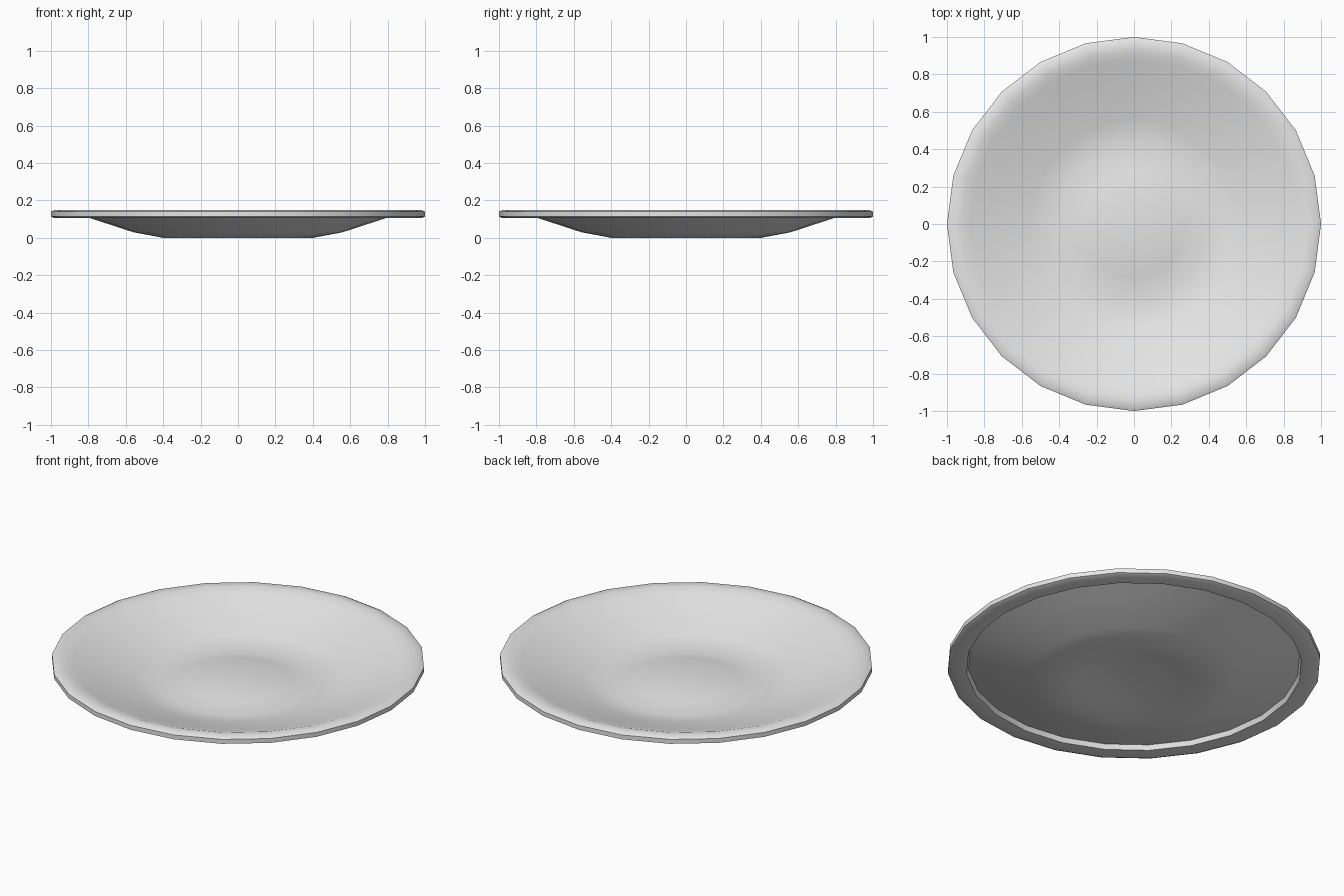
import bpy, bmesh, math

if "Cube" in bpy.data.objects:
    bpy.data.objects.remove(bpy.data.objects["Cube"])

SIDES = 24

mat = bpy.data.materials.new("pale grey")
mat.diffuse_color = (0.8, 0.8, 0.8, 1)
mat.use_nodes = True
mat.node_tree.nodes["Principled BSDF"].inputs["Base Color"].default_value = mat.diffuse_color

# cross-section (radius, height): rim underside, rim edge, dish, raised centre
profile = [(0.89, 0.135), (0.90, 0.107), (0.98, 0.105), (1.0, 0.114),
           (1.0, 0.14), (0.98, 0.15), (0.93, 0.149), (0.88, 0.133),
           (0.79, 0.105), (0.56, 0.03), (0.40, 0.0), (0.28, 0.03)]
centre_height = 0.036

bm = bmesh.new()
rings = []
for r, z in profile:
    rings.append([bm.verts.new((r * math.cos(2 * math.pi * i / SIDES),
                                r * math.sin(2 * math.pi * i / SIDES), z))
                  for i in range(SIDES)])

# lathe the section
for a, b in zip(rings, rings[1:]):
    for i in range(SIDES):
        j = (i + 1) % SIDES
        bm.faces.new((a[i], a[j], b[j], b[i]))

# close the middle with a fan
centre = bm.verts.new((0, 0, centre_height))
for i in range(SIDES):
    bm.faces.new((rings[-1][i], rings[-1][(i + 1) % SIDES], centre))

for f in bm.faces:
    f.smooth = True

mesh = bpy.data.meshes.new("plate")
bm.to_mesh(mesh)
bm.free()
mesh.materials.append(mat)
plate = bpy.data.objects.new("plate", mesh)
bpy.context.collection.objects.link(plate)

# smooth dish, crisp rim edge
bpy.context.view_layer.objects.active = plate
plate.select_set(True)
bpy.ops.object.shade_smooth_by_angle(angle=math.radians(50))
